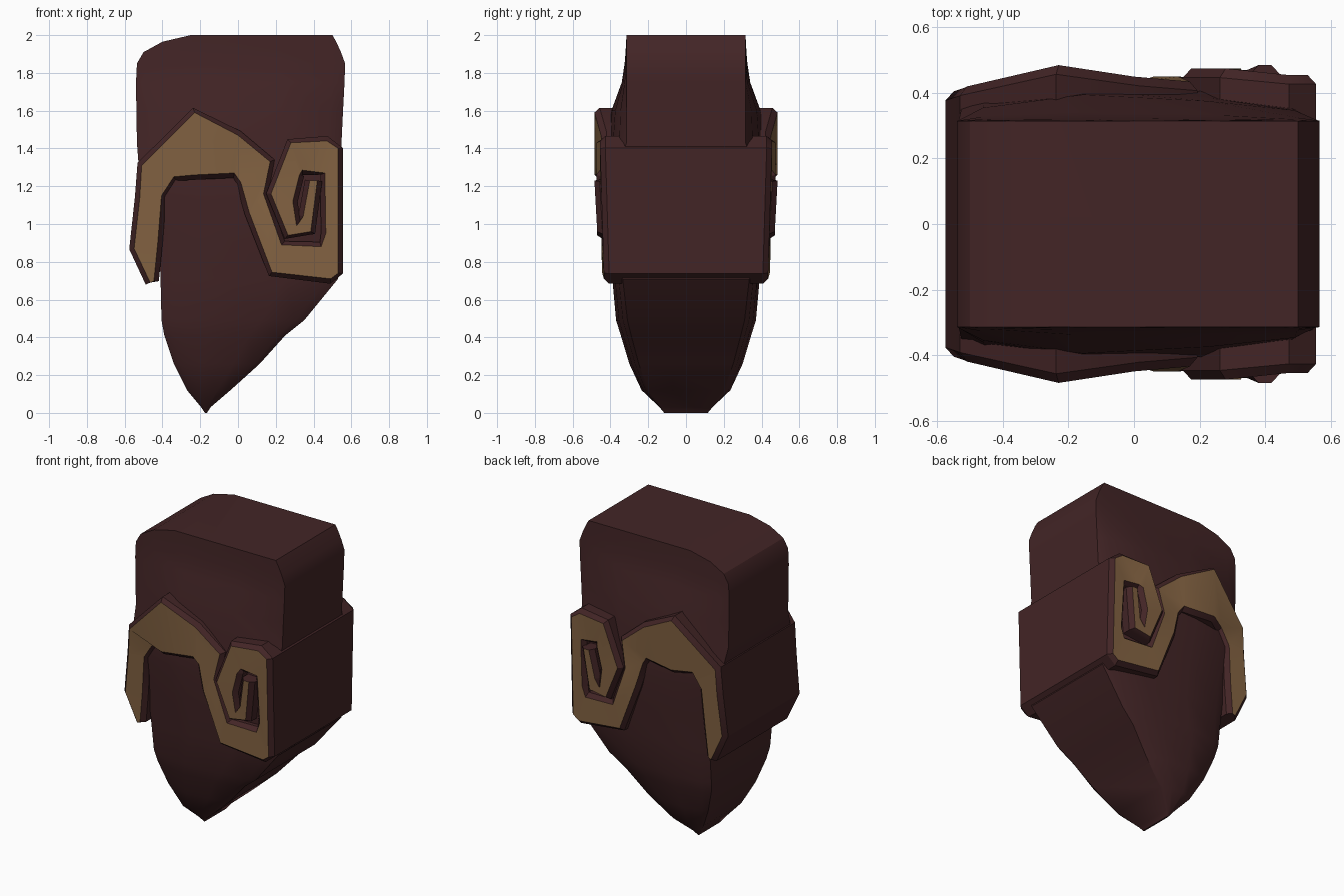
import bpy, bmesh, math
from mathutils import Vector


def material(name, rgb):
    m = bpy.data.materials.new(name)
    m.diffuse_color = (*rgb, 1)
    return m


DARK = material("dark brown", (0.055, 0.018, 0.019))
WOOD = material("tan wood", (0.23, 0.125, 0.055))


def loft(name, rings, wood_sides=()):
    """Bridge equal closed rings, cap both ends, paint chosen ring sides."""
    bm = bmesh.new()
    loops = [[bm.verts.new(p) for p in ring] for ring in rings]
    n = len(loops[0])
    for a, b in zip(loops, loops[1:]):
        for j in range(n):
            k = (j + 1) % n
            f = bm.faces.new((a[j], a[k], b[k], b[j]))
            f.material_index = 1 if j in wood_sides else 0
    bm.faces.new(loops[0])
    bm.faces.new(loops[-1])
    bmesh.ops.recalc_face_normals(bm, faces=bm.faces)
    mesh = bpy.data.meshes.new(name)
    bm.to_mesh(mesh)
    bm.free()
    ob = bpy.data.objects.new(name, mesh)
    bpy.context.collection.objects.link(ob)
    mesh.materials.append(DARK)
    mesh.materials.append(WOOD)
    bpy.ops.object.select_all(action='DESELECT')
    ob.select_set(True)
    bpy.context.view_layer.objects.active = ob
    bpy.ops.object.shade_smooth_by_angle(angle=math.radians(30))
    return ob


# Head block: z, left x, right x, half depth at the edges, half depth mid-face
LEVELS = [
    (2.00, -0.25, 0.50, 0.315, 0.315), (1.965, -0.40, 0.52, 0.315, 0.317),
    (1.91, -0.50, 0.545, 0.315, 0.32), (1.85, -0.535, 0.567, 0.315, 0.325),
    (1.75, -0.54, 0.564, 0.315, 0.34), (1.60, -0.538, 0.556, 0.315, 0.395),
    (1.43, -0.535, 0.548, 0.315, 0.41), (1.30, -0.525, 0.54, 0.36, 0.42),
    (1.15, -0.47, 0.54, 0.37, 0.42), (0.95, -0.42, 0.54, 0.36, 0.41),
    (0.71, -0.41, 0.53, 0.335, 0.39), (0.49, -0.405, 0.35, 0.31, 0.37),
    (0.41, -0.39, 0.25, 0.29, 0.345), (0.26, -0.34, 0.115, 0.25, 0.30),
    (0.12, -0.27, -0.04, 0.20, 0.235), (0.03, -0.195, -0.145, 0.13, 0.14),
    (0.00, -0.175, -0.165, 0.11, 0.115),
]
rings = []
for z, x0, x1, ye, yc in LEVELS:
    front = []
    for t, k in ((0, 0), (0.07, 0.5), (0.35, 1), (0.7, 0.75), (0.94, 0.4), (1, 0)):
        front.append((x0 + t * (x1 - x0), ye + k * (yc - ye)))
    rings.append([(x, -y, z) for x, y in front] + [(x, y, z) for x, y in reversed(front)])
loft("head_block", rings)

# Curled band: upper edge x z, lower edge x z, half depth
BAND = [
    (-0.465, 0.69, -0.445, 0.70, 0.40), (-0.55, 0.87, -0.425, 0.90, 0.405),
    (-0.52, 1.14, -0.405, 1.15, 0.415), (-0.51, 1.31, -0.34, 1.25, 0.42),
    (-0.23, 1.59, -0.23, 1.26, 0.485), (0.00, 1.47, -0.02, 1.27, 0.45),
    (0.17, 1.33, 0.015, 1.22, 0.435), (0.135, 1.16, 0.06, 1.06, 0.45),
    (0.23, 0.89, 0.18, 0.745, 0.445), (0.44, 0.88, 0.49, 0.71, 0.435),
    (0.465, 0.95, 0.53, 0.74, 0.435), (0.46, 1.27, 0.53, 1.40, 0.455),
    (0.34, 1.285, 0.47, 1.44, 0.455), (0.325, 1.26, 0.28, 1.43, 0.475),
    (0.29, 1.12, 0.175, 1.16, 0.475), (0.31, 0.99, 0.265, 0.94, 0.47),
    (0.345, 1.04, 0.385, 0.96, 0.47), (0.38, 1.23, 0.42, 1.23, 0.485),
]
RIM, DROP = 0.026, 0.028


def rim(points, side):
    out = []
    for i, p in enumerate(points):
        d = (points[min(i + 1, len(points) - 1)] - points[max(i - 1, 0)]).normalized()
        out.append(p + Vector((-d.y, d.x)) * side * RIM)
    return out


upper = [Vector(p[:2]) for p in BAND]
lower = [Vector(p[2:4]) for p in BAND]
rings = []
for a, b, ra, rb, p in zip(upper, lower, rim(upper, 1), rim(lower, -1), BAND):
    half = [(ra, p[4] - DROP), (a, p[4]), (b, p[4]), (rb, p[4] - DROP)]
    rings.append([(v.x, -y, v.y) for v, y in half] + [(v.x, y, v.y) for v, y in reversed(half)])
loft("curled_band", rings, wood_sides=(1, 5))
